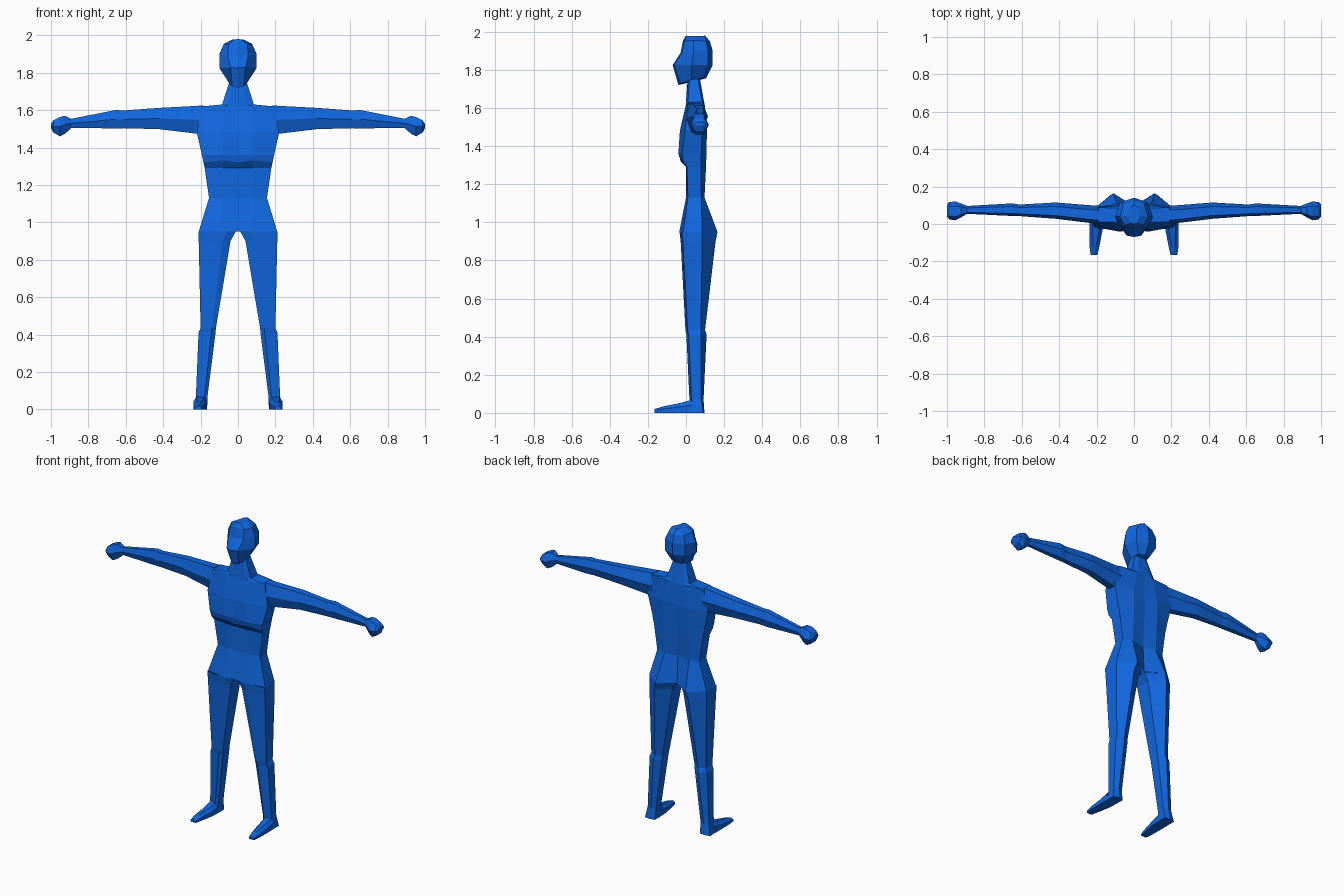
import bpy
import bmesh

blue = bpy.data.materials.new("body blue")
blue.diffuse_color = (0.005, 0.136, 0.75, 1)


def loft(name, rings, cap_start=False, cap_end=False, mirror=False):
    """Skin a list of equal-length rings; optionally mirror across x."""
    bm = bmesh.new()
    vs = [[bm.verts.new(p) for p in ring] for ring in rings]
    n = len(vs[0])
    for a, b in zip(vs, vs[1:]):
        for i in range(n):
            j = (i + 1) % n
            bm.faces.new((a[i], a[j], b[j], b[i]))
    if cap_start:
        bm.faces.new(vs[0][::-1])
    if cap_end:
        bm.faces.new(vs[-1])
    # orient every face away from the middle line of its part
    bmesh.ops.recalc_face_normals(bm, faces=bm.faces)
    me = bpy.data.meshes.new(name)
    bm.to_mesh(me)
    bm.free()
    me.materials.append(blue)
    ob = bpy.data.objects.new(name, me)
    bpy.context.collection.objects.link(ob)
    if mirror:
        m = ob.modifiers.new("mirror", 'MIRROR')
        m.use_mirror_merge = False
    return ob


def symmetric(half):
    """Close a half ring (front centre to back centre) on the other side."""
    return half + [(-x, y, z) for x, y, z in half[-2:0:-1]]


def body_ring(z, width, fc, fm, fs, bs, mid, bm_, bc, lift=0.0, fx=0.08):
    return symmetric([(0, fc, z), (fx, fm, z + lift), (width, fs, z),
                      (width, bs, z), (mid, bm_, z), (0, bc, z)])


# torso with chest ledge, shoulders and neck
loft("torso", [
    body_ring(0.95, 0.21, -0.03, -0.035, -0.015, 0.085, 0.11, 0.165, 0.095),
    body_ring(1.13, 0.155, 0.0, 0.0, 0.01, 0.08, 0.09, 0.097, 0.085),
    body_ring(1.29, 0.178, 0.0, 0.0, 0.005, 0.08, 0.09, 0.105, 0.095),
    body_ring(1.32, 0.185, -0.028, -0.03, -0.015, 0.08, 0.09, 0.106, 0.096, 0.012),
    body_ring(1.36, 0.193, -0.035, -0.04, -0.02, 0.08, 0.09, 0.107, 0.097),
    body_ring(1.48, 0.22, -0.028, -0.032, -0.005, 0.085, 0.09, 0.11, 0.1),
    body_ring(1.62, 0.19, 0.0, 0.0, 0.01, 0.088, 0.06, 0.098, 0.097),
    body_ring(1.63, 0.085, 0.0, 0.0, 0.01, 0.085, 0.05, 0.095, 0.095, fx=0.05),
    body_ring(1.77, 0.04, 0.01, 0.012, 0.02, 0.06, 0.02, 0.07, 0.07, fx=0.02),
])

# head with pointed jaw and brow
loft("head", [
    symmetric([(0, -0.04, 1.72), (0.03, -0.03, 1.728), (0.05, 0.03, 1.748),
               (0.04, 0.09, 1.757), (0, 0.105, 1.755)]),
    symmetric([(0, -0.07, 1.825), (0.04, -0.062, 1.828), (0.1, 0.03, 1.825),
               (0.075, 0.115, 1.825), (0, 0.14, 1.825)]),
    symmetric([(0, -0.028, 1.89), (0.055, -0.02, 1.89), (0.1, 0.04, 1.90),
               (0.075, 0.115, 1.90), (0, 0.14, 1.90)]),
    symmetric([(0, -0.015, 1.955), (0.05, -0.008, 1.95), (0.075, 0.04, 1.955),
               (0.055, 0.105, 1.95), (0, 0.125, 1.95)]),
    symmetric([(0, 0.0, 1.98), (0.018, 0.005, 1.977), (0.03, 0.045, 1.977),
               (0.018, 0.09, 1.977), (0, 0.1, 1.98)]),
], True, True)


# arms
def arm_ring(x, y0, y1, z0, z1, ridge=0.5):
    d, zm = y1 - y0, z0 + (z1 - z0) * ridge
    return [(x, y0 + 0.2 * d, z1), (x, y0 + 0.75 * d, z1), (x, y1, zm),
            (x, y0 + 0.75 * d, z0), (x, y0 + 0.25 * d, z0), (x, y0, zm)]


loft("arm", [
    arm_ring(0.185, 0.0, 0.098, 1.47, 1.625),
    arm_ring(0.23, 0.005, 0.1, 1.475, 1.622),
    arm_ring(0.42, 0.028, 0.115, 1.498, 1.612),
    arm_ring(0.61, 0.042, 0.104, 1.503, 1.598),
    arm_ring(0.655, 0.043, 0.11, 1.502, 1.6),
    arm_ring(0.9, 0.055, 0.096, 1.505, 1.552),
], mirror=True)

# fists
loft("hand", [
    arm_ring(0.89, 0.055, 0.096, 1.505, 1.552),
    arm_ring(0.925, 0.035, 0.11, 1.473, 1.57),
    arm_ring(0.953, 0.02, 0.12, 1.46, 1.563),
    arm_ring(0.987, 0.024, 0.118, 1.48, 1.545),
    arm_ring(1.0, 0.04, 0.105, 1.505, 1.527),
], True, True, mirror=True)


# legs
def leg_ring(z, x0, x1, front, side, back, zi=0.0):
    mid = (x0 + x1) / 2
    return [(x0, front + 0.012, z + zi), (x0 + 0.25 * (x1 - x0), front, z),
            (x1, front + 0.012, z), (x1, side, z), (mid, back, z),
            (x0, side, z + zi)]


loft("leg", [
    leg_ring(0.0, 0.165, 0.238, 0.02, 0.09, 0.097),
    leg_ring(0.07, 0.163, 0.225, 0.018, 0.08, 0.092),
    leg_ring(0.41, 0.12, 0.211, 0.002, 0.08, 0.108),
    leg_ring(0.435, 0.118, 0.2, -0.003, 0.078, 0.1),
    leg_ring(0.9, 0.04, 0.21, -0.028, 0.085, 0.155),
    leg_ring(0.95, 0.01, 0.21, -0.034, 0.085, 0.165, 0.005),
], cap_start=True, mirror=True)


# feet
def foot_ring(y, x0, x1, h):
    return [(x0, y, 0), (x1, y, 0), (x1, y, h * 0.6),
            (x1 - 0.018, y, h), (x0 + 0.018, y, h), (x0, y, h * 0.6)]


loft("foot", [
    foot_ring(0.035, 0.165, 0.238, 0.07),
    foot_ring(-0.03, 0.168, 0.239, 0.052),
    foot_ring(-0.12, 0.185, 0.238, 0.034),
    foot_ring(-0.165, 0.195, 0.232, 0.02),
], cap_end=True, mirror=True)
